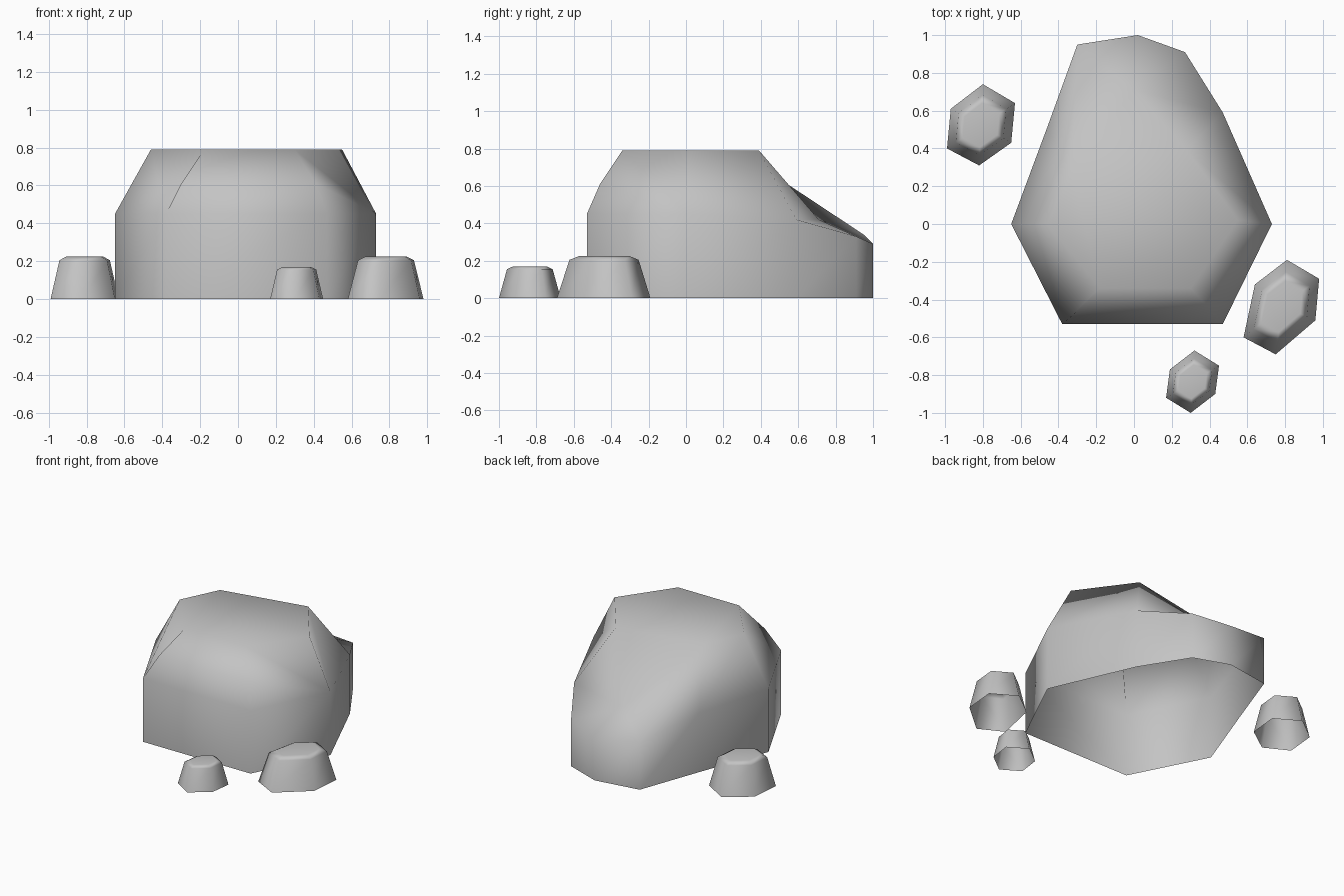
import bpy
import bmesh

default_cube = bpy.data.objects.get("Cube")
if default_cube:
    bpy.data.objects.remove(default_cube, do_unlink=True)

# One stone colour
stone = bpy.data.materials.new("stone_grey")
stone.use_nodes = True
stone_colour = (0.55, 0.55, 0.55, 1.0)
stone.diffuse_color = stone_colour
principled = stone.node_tree.nodes["Principled BSDF"]
principled.inputs["Base Color"].default_value = stone_colour
principled.inputs["Roughness"].default_value = 0.9


def finish(name, bm):
    """Turn a bmesh into a soft-shaded stone object."""
    mesh = bpy.data.meshes.new(name)
    for face in bm.faces:
        face.smooth = True
    bm.to_mesh(mesh)
    bm.free()
    mesh.materials.append(stone)
    obj = bpy.data.objects.new(name, mesh)
    bpy.context.scene.collection.objects.link(obj)
    # Large faces keep a flat look while the edges blend softly
    soft = obj.modifiers.new("soft_edges", "WEIGHTED_NORMAL")
    soft.mode = "FACE_AREA"
    return obj


def ring(bm, points):
    return [bm.verts.new(p) for p in points]


def bridge(bm, low, high):
    """Wall of quads between two rings of equal length."""
    for i in range(len(low)):
        j = (i + 1) % len(low)
        bm.faces.new((low[i], low[j], high[j], high[i]))


def make_boulder():
    bm = bmesh.new()
    # Rim of the upright wall, dropping toward the back
    rim_points = [
        (-0.65, 0, 0.45), (-0.38, -0.53, 0.45), (0.47, -0.53, 0.45),
        (0.73, 0, 0.45), (0.47, 0.59, 0.42), (0.27, 0.91, 0.33),
        (0.02, 1.0, 0.29), (-0.30, 0.95, 0.34), (-0.46, 0.51, 0.42),
    ]
    rim = ring(bm, rim_points)
    base = ring(bm, [(x, y, 0) for x, y, z in rim_points])
    bridge(bm, base, rim)

    # Flat top, front bulge and rear ledge
    left, front_left, front_right, right, back_right, back_left = ring(
        bm, [(x, y, 0.79) for x, y in (
            (-0.46, 0), (-0.18, -0.34), (0.30, -0.34),
            (0.55, 0.02), (0.28, 0.39), (-0.33, 0.27))])
    bulge_left, bulge_right, ledge = ring(
        bm, [(-0.30, -0.46, 0.61), (0.41, -0.46, 0.61), (0, 0.71, 0.42)])

    for corners in (
        (left, front_left, front_right, right, back_right, back_left),
        # Front and sides
        (rim[1], rim[2], bulge_right, bulge_left),
        (bulge_left, bulge_right, front_right, front_left),
        (rim[0], rim[1], bulge_left, front_left, left),
        (rim[2], rim[3], right, front_right, bulge_right),
        (rim[3], rim[4], back_right, right),
        (rim[8], rim[0], left, back_left),
        # Long slope and ledge at the back
        (rim[4], ledge, back_right),
        (ledge, back_left, back_right),
        (rim[7], back_left, ledge),
        (rim[7], rim[8], back_left),
        (rim[4], rim[5], ledge),
        (rim[5], rim[6], ledge),
        (rim[6], rim[7], ledge),
    ):
        bm.faces.new(corners)
    return finish("boulder", bm)


def make_small_stone(name, outline, height):
    """Tapered six-sided stone, open below, with a rounded cap."""
    bm = bmesh.new()
    cx = sum(p[0] for p in outline) / len(outline)
    cy = sum(p[1] for p in outline) / len(outline)
    levels = ((1.0, 0.0), (0.74, 0.91), (0.54, 1.0))
    rings = [
        ring(bm, [(cx + (x - cx) * s, cy + (y - cy) * s, height * h)
                  for x, y in outline])
        for s, h in levels
    ]
    for low, high in zip(rings, rings[1:]):
        bridge(bm, low, high)
    bm.faces.new(rings[-1])
    return finish(name, bm)


make_boulder()

# Three loose stones around the boulder, outlines counterclockwise
make_small_stone("back_stone", [
    (-0.80, 0.74), (-0.97, 0.61), (-0.99, 0.40),
    (-0.82, 0.31), (-0.65, 0.43), (-0.63, 0.64)], 0.225)
make_small_stone("side_stone", [
    (0.81, -0.19), (0.64, -0.32), (0.58, -0.60),
    (0.75, -0.69), (0.96, -0.51), (0.98, -0.29)], 0.225)
make_small_stone("front_stone", [
    (0.32, -0.67), (0.19, -0.77), (0.17, -0.92),
    (0.30, -1.0), (0.43, -0.90), (0.45, -0.75)], 0.17)
